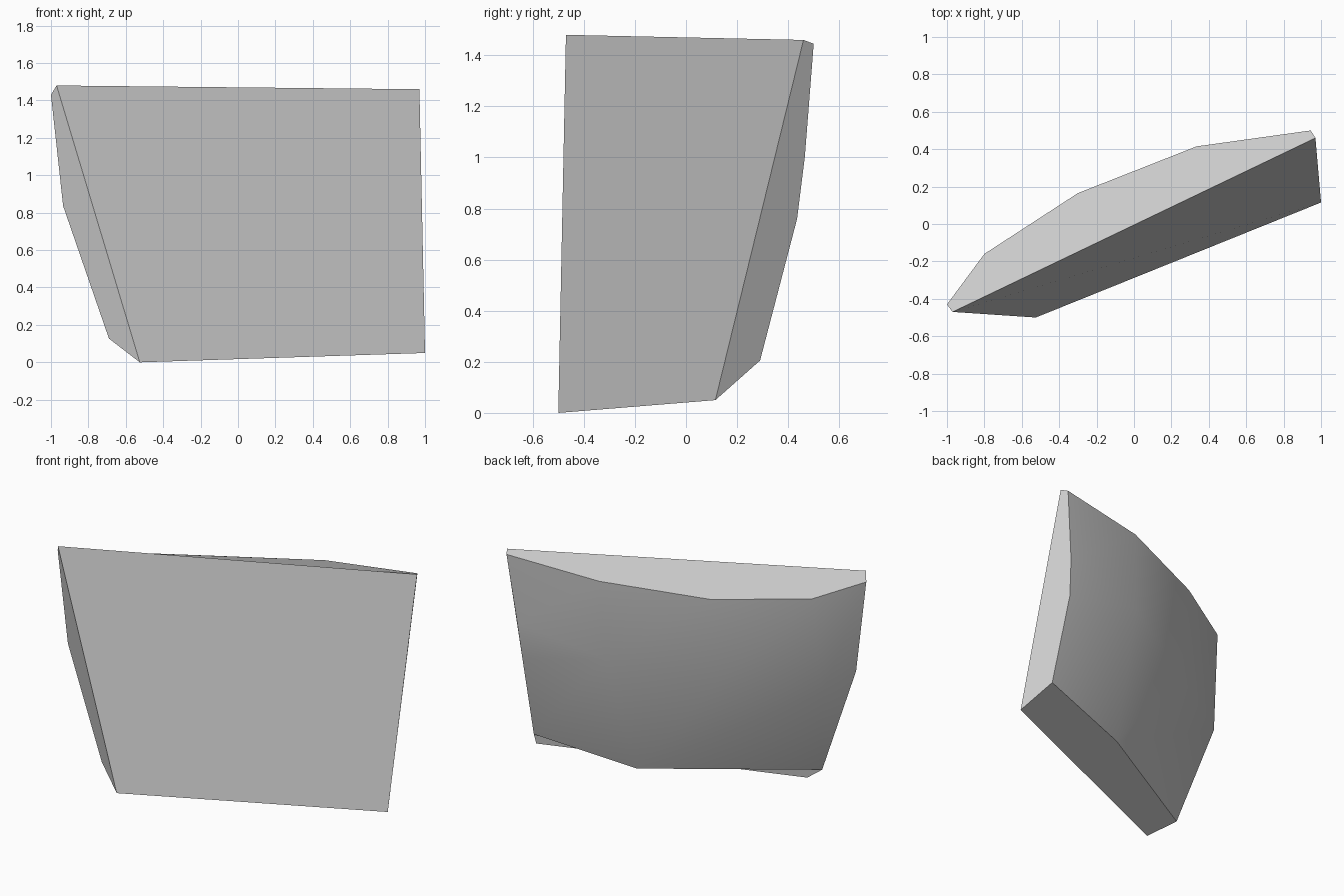
import bpy
import bmesh

default_cube = bpy.data.objects.get("Cube")
if default_cube:
    bpy.data.objects.remove(default_cube, do_unlink=True)

# Single stone grey material
stone = bpy.data.materials.new("stone_grey")
stone.use_nodes = True
grey = (0.6, 0.6, 0.6, 1.0)
stone.diffuse_color = grey
stone.node_tree.nodes["Principled BSDF"].inputs["Base Color"].default_value = grey

# Corners of the flat front wall, top then bottom
front_corners = [(-0.97, -0.47, 1.48), (0.97, 0.46, 1.46),
                 (1.0, 0.115, 0.05), (-0.525, -0.5, 0.0)]
# Rows of the curved back, running from -x to +x
upper_row = [(-1.0, -0.43, 1.43), (-0.8, -0.16, 1.37), (-0.3, 0.165, 1.355),
             (0.335, 0.415, 1.4), (0.945, 0.5, 1.445)]
middle_row = [(-0.935, -0.418, 0.836), (-0.83, -0.23, 0.74), (-0.28, 0.11, 0.77),
              (0.31, 0.389, 0.89), (0.892, 0.465, 1.0), (0.876, 0.435, 0.76)]
lower_row = [(-0.69, -0.418, 0.127), (0.256, 0.14, 0.095), (0.895, 0.29, 0.205)]

bm = bmesh.new()


def add_row(points):
    return [bm.verts.new(p) for p in points]


top_left, top_right, low_right, low_left = add_row(front_corners)
upper = add_row(upper_row)
middle = add_row(middle_row)
lower = add_row(lower_row)
edge_l, back_l, back_m, back_r, edge_r, edge_r_low = middle
low_l, low_m, low_r = lower

# Flat cut sides: front, top, left, right, bottom
cut_sides = [
    [top_left, low_left, low_right, top_right],
    [top_left, top_right] + upper[::-1],
    [top_left, upper[0], edge_l, low_l, low_left],
    [top_right, low_right, low_r, edge_r_low, edge_r, upper[-1]],
    [low_left] + lower + [low_right],
]
for side in cut_sides:
    bm.faces.new(side)

# Rounded back: upper band of quads, then the lower patches
back_patches = [[upper[i], upper[i + 1], middle[i + 1], middle[i]] for i in range(4)]
back_patches += [
    [edge_l, back_l, low_l],
    [back_l, back_m, low_m],
    [back_l, low_m, low_l],
    [back_m, back_r, low_m],
    [back_r, edge_r, edge_r_low],
    [back_r, edge_r_low, low_r],
    [back_r, low_r, low_m],
]
for patch in back_patches:
    bm.faces.new(patch).smooth = True

bmesh.ops.recalc_face_normals(bm, faces=bm.faces)

# Crisp borders wherever a flat side is involved
for edge in bm.edges:
    edge.smooth = all(face.smooth for face in edge.link_faces)

mesh = bpy.data.meshes.new("rock_shard")
bm.to_mesh(mesh)
bm.free()
mesh.materials.append(stone)
shard = bpy.data.objects.new("rock_shard", mesh)
bpy.context.collection.objects.link(shard)
